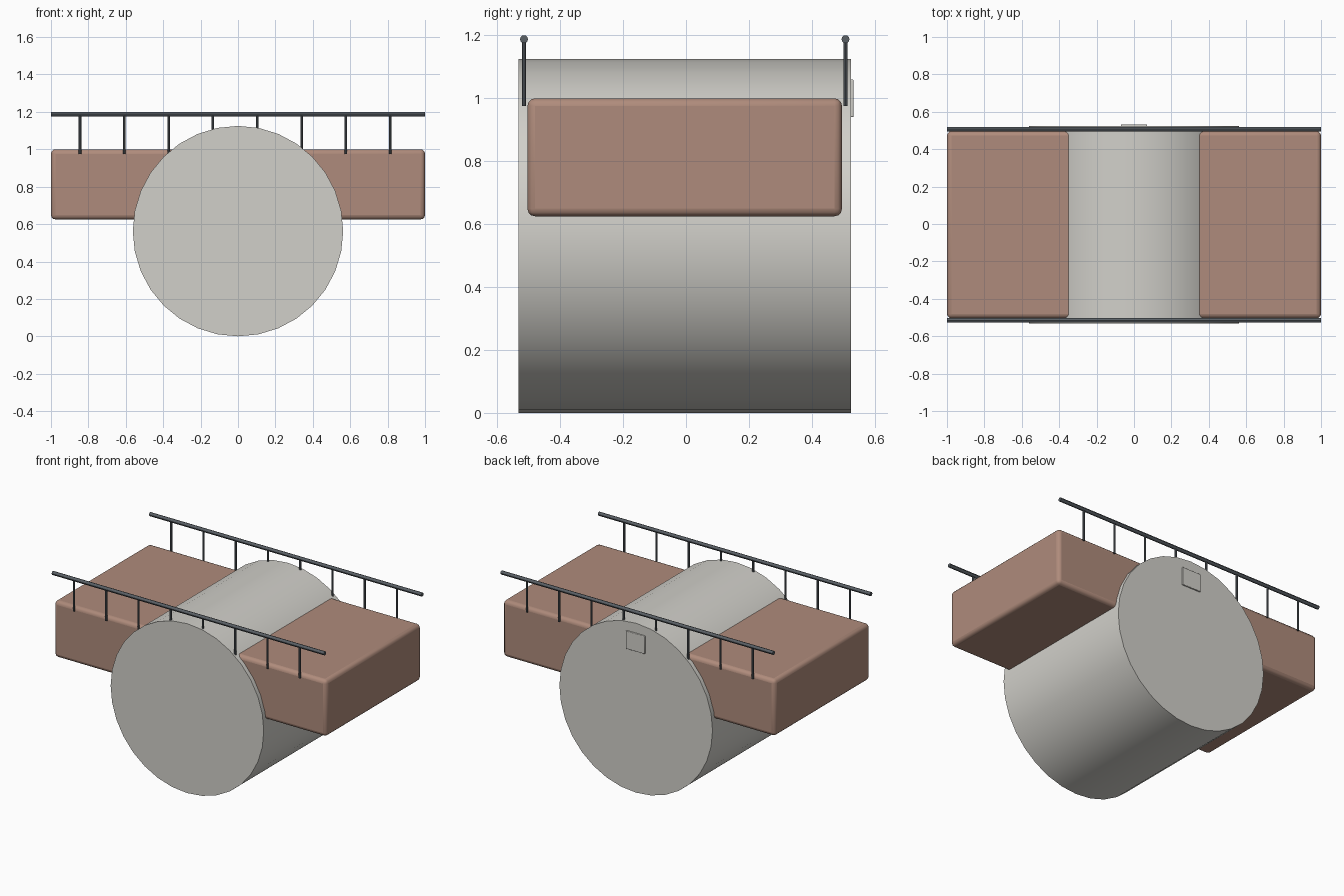
import bpy
from math import pi

if "Cube" in bpy.data.objects:
    bpy.data.objects.remove(bpy.data.objects["Cube"])


def colour(name, rgb):
    m = bpy.data.materials.new(name)
    m.diffuse_color = (*rgb, 1)
    m.use_nodes = True
    m.node_tree.nodes["Principled BSDF"].inputs["Base Color"].default_value = m.diffuse_color
    return m


BROWN = colour("brown", (0.43, 0.26, 0.20))
PALE = colour("pale_grey", (0.64, 0.63, 0.59))
DARK = colour("dark_steel", (0.10, 0.115, 0.13))


def finish(name, mat):
    ob = bpy.context.object
    ob.name = name
    ob.data.materials.append(mat)
    bpy.ops.object.shade_smooth_by_angle(angle=pi / 6)
    return ob


def rod(name, loc, radius, depth, rot, mat, sides):
    bpy.ops.mesh.primitive_cylinder_add(vertices=sides, radius=radius, depth=depth,
                                        location=loc, rotation=rot)
    return finish(name, mat)


def rounded_box(name, loc, size, bevel, mat):
    bpy.ops.mesh.primitive_cube_add(size=1, location=loc)
    bpy.context.object.scale = size
    bpy.ops.object.transform_apply(location=False, rotation=False, scale=True)
    ob = finish(name, mat)
    mod = ob.modifiers.new("rounded_edges", "BEVEL")
    mod.width = bevel
    mod.segments = 3
    # shade the rounded edges smoothly
    for p in ob.data.polygons:
        p.use_smooth = True
    return ob


# Large drum lying front to back
rod("drum", (0, -0.004, 0.5625), 0.5625, 1.058, (pi / 2, 0, 0), PALE, 32)

# Wide platform block passing through the drum
rounded_box("platform", (0, -0.004, 0.8125), (2, 1.0, 0.375), 0.024, BROWN)

# Small plate on the back face of the drum
rounded_box("back_plate", (0, 0.5255, 1.0), (0.14, 0.015, 0.12), 0.004, PALE)

# Railings along the front and back edges
for side, y in (("front", -0.515), ("back", 0.507)):
    rod(f"{side}_handrail", (0, y, 1.188), 0.0125, 2, (0, pi / 2, 0), DARK, 12)
    for i in range(8):
        x = -0.845 + i * 0.237
        rod(f"{side}_rail_post_{i + 1}", (x, y, 1.081), 0.007, 0.212, (0, 0, 0), DARK, 8)
